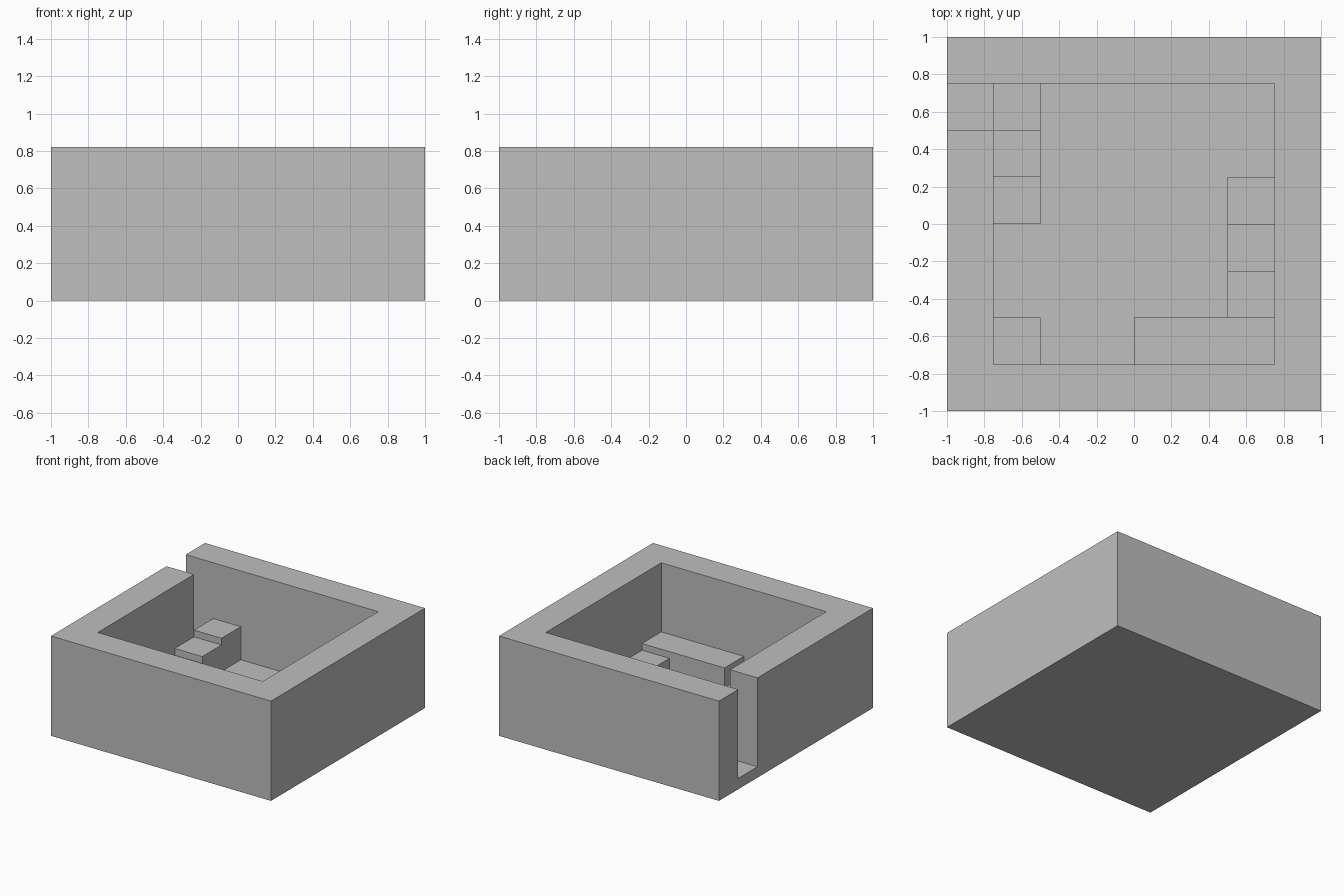
import bpy
import bmesh

cube = bpy.data.objects.get("Cube")
if cube:
    bpy.data.objects.remove(cube, do_unlink=True)

HEIGHT, FLOOR = 0.82, 0.09
INNER, STEP_WIDTH = 0.75, 0.25
RISE = 0.055

# One plain stone colour
stone = bpy.data.materials.new("light_grey_stone")
stone.use_nodes = True
colour = (0.52, 0.52, 0.52, 1)
stone.diffuse_color = colour
stone.node_tree.nodes["Principled BSDF"].inputs["Base Color"].default_value = colour


def prism(name, outline, bottom, top):
    """Extrude a flat outline from bottom to top."""
    bm = bmesh.new()
    face = bm.faces.new([bm.verts.new((x, y, bottom)) for x, y in outline])
    extruded = bmesh.ops.extrude_face_region(bm, geom=[face])["geom"]
    for v in extruded:
        if isinstance(v, bmesh.types.BMVert):
            v.co.z = top
    bmesh.ops.recalc_face_normals(bm, faces=bm.faces)
    mesh = bpy.data.meshes.new(name)
    bm.to_mesh(mesh)
    bm.free()
    mesh.materials.append(stone)
    obj = bpy.data.objects.new(name, mesh)
    bpy.context.collection.objects.link(obj)
    return obj


def block(name, x0, x1, y0, y1, top, bottom=FLOOR):
    return prism(name, [(x0, y0), (x1, y0), (x1, y1), (x0, y1)], bottom, top)


# Walled room, hollowed out together with its doorway slot
room = block("room_walls_and_floor", -1, 1, -1, 1, HEIGHT, 0)
hollow = prism("room_hollow_cutter",
               [(-INNER, -INNER), (INNER, -INNER), (INNER, INNER),
                (-1.2, INNER), (-1.2, 0.5), (-INNER, 0.5)], FLOOR, 1)
hollow.hide_render = True
cut = room.modifiers.new("hollow", "BOOLEAN")
cut.operation = "DIFFERENCE"
cut.solver = "EXACT"
cut.object = hollow
bpy.context.view_layer.objects.active = room
bpy.ops.object.modifier_apply(modifier=cut.name)
bpy.data.objects.remove(hollow, do_unlink=True)

# Level platforms along the front wall
LANDING = 0.252
block("front_landing", 0, INNER, -INNER, -0.5, LANDING)
block("corner_landing", -INNER, -0.5, -INNER, -0.5, LANDING)

# Steps climbing to the doorway, and steps going down from the landing
for i in range(3):
    y = i * STEP_WIDTH
    block(f"door_step_{i + 1}", -INNER, -0.5, y, y + STEP_WIDTH, LANDING + i * RISE)
    y = -0.5 + i * STEP_WIDTH
    top = max(LANDING - (i + 1) * RISE, FLOOR + 0.01)
    block(f"lower_step_{i + 1}", 0.5, INNER, y, y + STEP_WIDTH, top)
